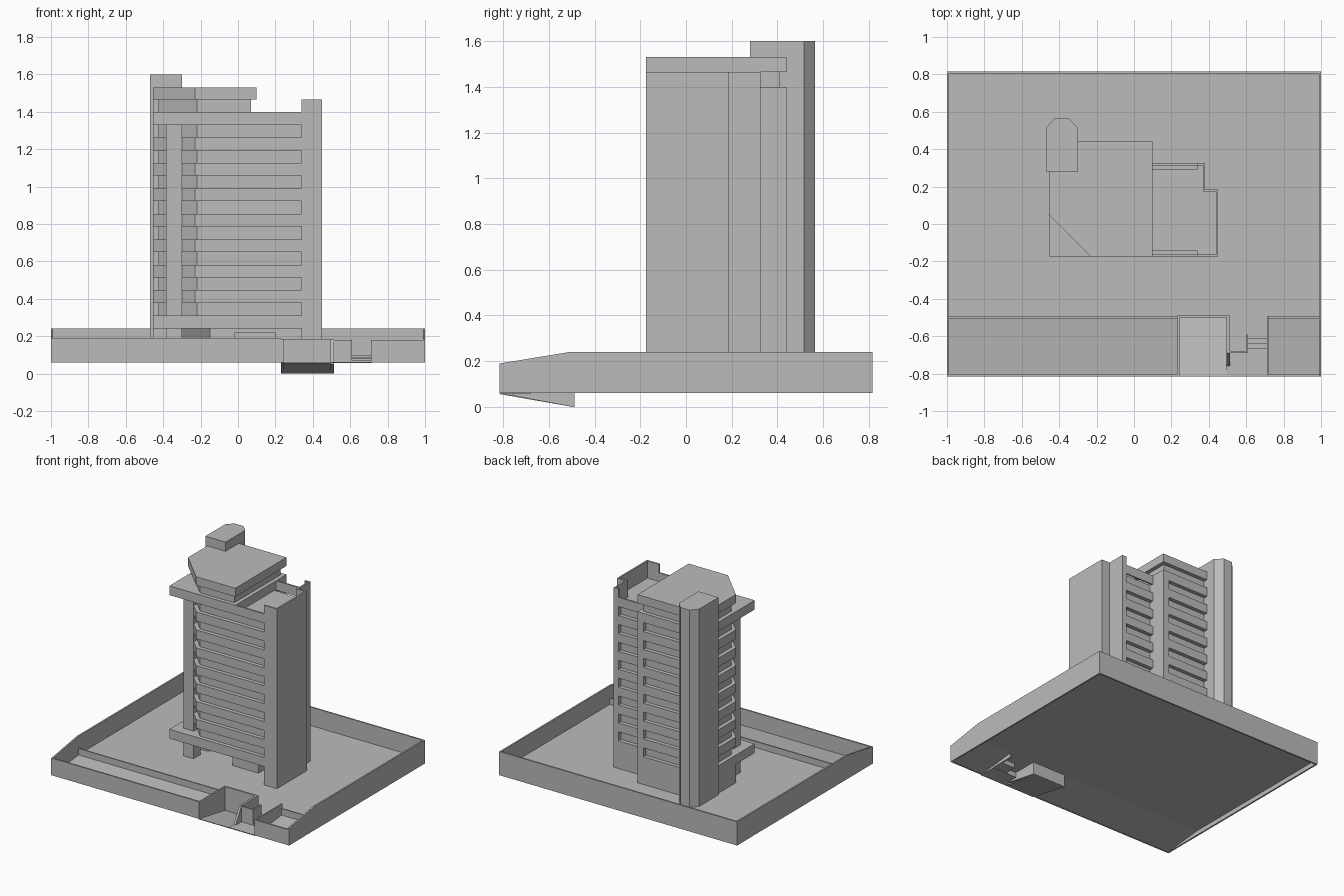
import bpy
import bmesh

cube = bpy.data.objects.get("Cube")
if cube:
    bpy.data.objects.remove(cube, do_unlink=True)

grey = bpy.data.materials.new("concrete grey")
grey.use_nodes = True
TONE = (0.5, 0.5, 0.5, 1)
grey.diffuse_color = TONE
grey.node_tree.nodes["Principled BSDF"].inputs["Base Color"].default_value = TONE


def prism(name, outline, lo, hi, axis="z"):
    """Extrude an outline along z (points x, y) or along x (points y, z)."""
    place = (lambda p, t: (p[0], p[1], t)) if axis == "z" else (lambda p, t: (t, p[0], p[1]))
    bm = bmesh.new()
    low = [bm.verts.new(place(p, lo)) for p in outline]
    high = [bm.verts.new(place(p, hi)) for p in outline]
    bm.faces.new(low)
    bm.faces.new(high)
    for i in range(len(low)):
        j = (i + 1) % len(low)
        bm.faces.new((low[i], low[j], high[j], high[i]))
    bmesh.ops.recalc_face_normals(bm, faces=bm.faces)
    mesh = bpy.data.meshes.new(name)
    bm.to_mesh(mesh)
    bm.free()
    mesh.materials.append(grey)
    obj = bpy.data.objects.new(name, mesh)
    bpy.context.collection.objects.link(obj)
    return obj


def box(name, x0, x1, y0, y1, z0, z1):
    return prism(name, [(x0, y0), (x1, y0), (x1, y1), (x0, y1)], z0, z1)


# Main levels
EDGE, T = 0.815, 0.012
BASE, GROUND, FLOOR = 0.06, 0.10, 0.068
SLAB, FIRST, TOP_SLAB, ROOF = 0.24, 0.31, 1.33, 1.40
CAP, SUMMIT = 1.465, 1.53
FRONT, BREAK = -0.175, -0.51

# Ground: flat court and sloping front strip
box("court_floor", -1, 1, BREAK + 0.015, EDGE, GROUND - 0.006, GROUND)
slope = [(BREAK + 0.02, GROUND), (-EDGE, BASE + 0.004), (-EDGE, BASE), (BREAK + 0.02, GROUND - 0.006)]
for side, x0, x1 in (("right", -1, 0.23), ("left", 0.72, 1)):
    prism(side + "_front_slope", slope, x0, x1, "x")
    box(side + "_curb", x0, x1, -0.505, -0.495, GROUND - 0.005, 0.147)

# Perimeter walls
side_wall = [(-EDGE, BASE), (EDGE, BASE), (EDGE, SLAB), (BREAK, SLAB), (-EDGE, 0.19)]
prism("right_boundary_wall", side_wall, -1, -1 + T, "x")
prism("left_boundary_wall", side_wall, 1 - T, 1, "x")
box("back_boundary_wall", -1, 1, EDGE - T, EDGE, BASE, SLAB)
box("front_fence_long", -1, 0.23, -EDGE, -EDGE + T, BASE, 0.19)
box("front_fence_short", 0.72, 1, -EDGE, -EDGE + T, BASE, 0.178)

# Garage ramp going down below the court
ramp_side = [(-EDGE, BASE), (-0.495, 0), (-0.495, 0.185), (-EDGE, 0.185)]
short_side = [(-0.76, BASE), (-0.76, 0.05), (-0.495, 0), (-0.495, 0.185), (-0.69, 0.185)]
prism("ramp_floor", [(-EDGE, BASE), (-0.495, 0.004), (-0.495, 0), (-EDGE, BASE - 0.004)], 0.24, 0.495, "x")
prism("ramp_wall_right", ramp_side, 0.23, 0.242, "x")
prism("ramp_wall_left", short_side, 0.495, 0.512, "x")
box("ramp_back_wall", 0.23, 0.512, -0.5, -0.488, 0, 0.185)

# Entrance landing, steps and their walls
box("landing", 0.495, 0.72, -EDGE, -0.68, BASE - 0.004, BASE + 0.002)
box("landing_wall", 0.512, 0.61, -0.69, -0.68, BASE, 0.18)
box("planter_wall", 0.71, 0.72, -EDGE, -0.495, BASE, 0.18)
box("stair_wall", 0.6, 0.61, -0.69, -0.59, BASE, 0.18)
box("entry_floor", 0.512, 0.72, -0.59, -0.49, GROUND - 0.006, GROUND)
box("entry_bed", 0.512, 0.61, -0.68, -0.59, GROUND - 0.006, GROUND)
for i in range(4):
    y = -0.69 + 0.025 * i
    box("entry_step", 0.61, 0.71, y, y + 0.025, BASE, BASE + 0.01 * (i + 1))

# Ground storey, set back under the tower
box("lobby_side", -0.455, -0.30, 0.05, 0.44, GROUND, SLAB)
prism("lobby", [(-0.30, 0.05), (-0.15, 0.2), (0.35, 0.2), (0.35, 0.325),
                (0.1, 0.325), (0.1, 0.44), (-0.30, 0.44)], GROUND, SLAB)
box("entrance_block", -0.02, 0.2, -0.04, 0.2, GROUND, 0.22)
box("corner_column", -0.385, -0.30, -0.105, -0.02, GROUND, TOP_SLAB)

# Recessed storey walls
I = 0.03
prism("recessed_core", [(-0.455 + I, 0.44 - I), (-0.455 + I, 0.062), (-0.218, FRONT + I), (0.35, FRONT + I),
                        (0.35, 0.325 - I), (0.1 - I, 0.325 - I), (0.1 - I, 0.44 - I)], SLAB, TOP_SLAB + 0.005)
prism("top_core", [(-0.455 + I, 0.44 - I), (-0.455 + I, 0.062), (-0.218, FRONT + I),
                   (0.1 - I, FRONT + I), (0.1 - I, 0.44 - I)], TOP_SLAB, CAP)

# Parapet band on every storey
band = [(-0.455, 0.44), (-0.455, 0.05), (-0.23, FRONT), (0.345, FRONT),
        (0.345, 0.325), (0.1, 0.325), (0.1, 0.44)]
for i in range(7):
    z = FIRST + FLOOR * (2 * i + 1)
    prism("storey_parapet", band, z, z + FLOOR)

# Square-cornered slabs at the bottom and top of the storeys
prism("lower_slab", [(-0.455, 0.44), (-0.455, FRONT), (0.345, FRONT), (0.345, 0.325),
                     (0.1, 0.325), (0.1, 0.44)], SLAB, FIRST)
box("upper_slab", -0.455, 0.1, FRONT, 0.44, TOP_SLAB, ROOF)
box("terrace_front_parapet", 0.1, 0.345, FRONT, FRONT + T, TOP_SLAB, ROOF)
box("terrace_back_parapet", 0.1, 0.345, 0.325 - T, 0.325, TOP_SLAB, ROOF)

# Roof cap with cut corner
prism("roof_cap", [(-0.455, 0.44), (-0.455, 0.05), (-0.23, FRONT), (0.1, FRONT), (0.1, 0.44)], CAP, SUMMIT)

# Solid wall strips closing the ends of the recesses
box("back_jamb", 0.05, 0.1, 0.325 - I, 0.44, GROUND, ROOF)
box("side_jamb", -0.455, -0.42, 0.26, 0.44, GROUND, CAP)

# Stepped side wing with a raised parapet around the terrace
prism("side_wing", [(0.34, FRONT), (0.45, FRONT), (0.45, 0.185), (0.38, 0.185),
                    (0.38, 0.325), (0.34, 0.325)], GROUND, TOP_SLAB + 0.005)
for x0, x1, y0, y1 in ((0.34, 0.45, FRONT, FRONT + T), (0.45 - T, 0.45, FRONT, 0.185),
                       (0.38 - T, 0.45, 0.185 - T, 0.185), (0.38 - T, 0.38, 0.185 - T, 0.325),
                       (0.34, 0.38, 0.325 - T, 0.325)):
    box("wing_parapet", x0, x1, y0, y1, TOP_SLAB, CAP)

# Stair tower with chamfered back corners
prism("stair_tower", [(-0.47, 0.28), (-0.30, 0.28), (-0.30, 0.515), (-0.35, 0.565),
                      (-0.425, 0.565), (-0.47, 0.515)], GROUND, 1.60)
